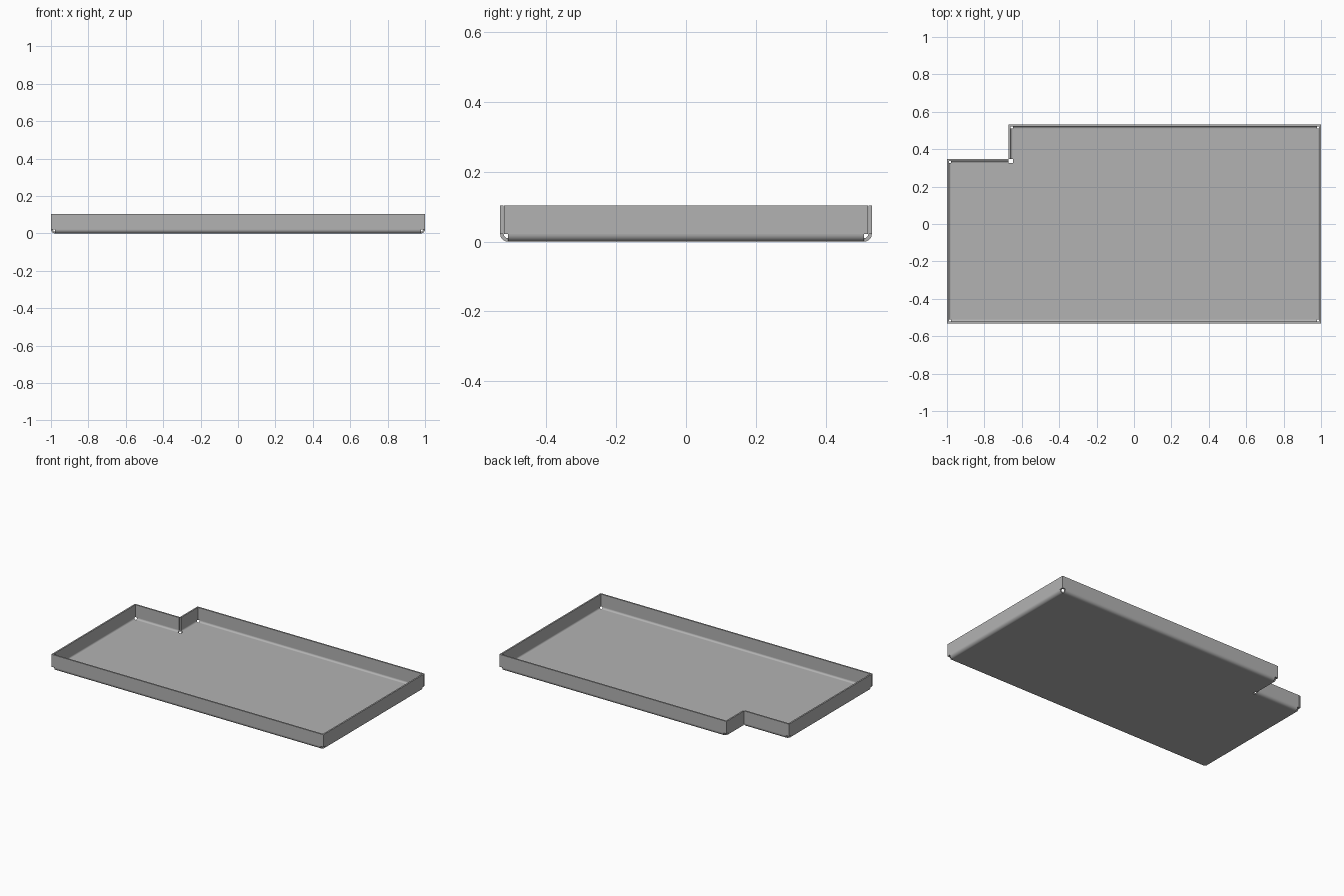
import bpy, bmesh, math
from mathutils import Vector

if "Cube" in bpy.data.objects:
    bpy.data.objects.remove(bpy.data.objects["Cube"], do_unlink=True)

# Sheet dimensions
X, Y, H = 1.0, 0.532, 0.104        # half length, half width, height
T, R = 0.010, 0.022                # sheet thickness, outer bend radius
NX, NY = -0.67, 0.347              # notch corner

steel = bpy.data.materials.new("grey_steel")
steel.use_nodes = True
grey = (0.45, 0.45, 0.45, 1)
steel.diffuse_color = grey
steel.node_tree.nodes["Principled BSDF"].inputs["Base Color"].default_value = grey


def prism(name, outline, sweep, smooth=False):
    """Solid made by sweeping a planar outline along a vector."""
    bm = bmesh.new()
    face = bm.faces.new([bm.verts.new(p) for p in outline])
    moved = bmesh.ops.extrude_face_region(bm, geom=[face])["geom"]
    verts = [v for v in moved if isinstance(v, bmesh.types.BMVert)]
    bmesh.ops.translate(bm, verts=verts, vec=sweep)
    bmesh.ops.recalc_face_normals(bm, faces=bm.faces)
    mesh = bpy.data.meshes.new(name)
    bm.to_mesh(mesh)
    bm.free()
    mesh.materials.append(steel)
    obj = bpy.data.objects.new(name, mesh)
    bpy.context.collection.objects.link(obj)
    if smooth:
        bpy.ops.object.select_all(action='DESELECT')
        obj.select_set(True)
        bpy.context.view_layer.objects.active = obj
        bpy.ops.object.shade_smooth_by_angle(angle=math.radians(30))
    return obj


def flange(name, axis, sign, outer, bend_span, wall_span):
    """Upright wall with a rounded bend below; profile is (distance inward, z)."""
    def place(d, z, t):
        a = outer - sign * d
        return Vector((a, t, z)) if axis == "x" else Vector((t, a, z))

    def sweep(part, profile, span, smooth):
        start = [place(d, z, span[0]) for d, z in profile]
        prism(part, start, place(0, 0, span[1]) - place(0, 0, span[0]), smooth)

    def arc(r, steps=8):
        angles = [math.pi / 2 * i / steps for i in range(steps + 1)]
        return [(R - r * math.sin(a), R - r * math.cos(a)) for a in angles]

    sweep(name + "_bend", arc(R) + arc(R - T)[::-1], bend_span, True)
    sweep(name + "_wall", [(0, R), (T, R), (T, H), (0, H)], wall_span, False)


# Floor with a stepped corner
fx, fy = X - R, Y - R
floor = [(-fx, -fy), (fx, -fy), (fx, fy), (NX + R, fy),
         (NX + R, NY - R), (-fx, NY - R)]
prism("floor", [Vector((x, y, 0)) for x, y in floor], Vector((0, 0, T)))

# Folded walls, with open relief at every corner
G = T + 0.001                      # inset of a wall that butts against another
flange("front", "y", -1, -Y, (-fx, fx), (-X, X))
flange("back", "y", 1, Y, (NX + R, fx), (NX, X))
flange("left", "x", 1, X, (-fy, fy), (-Y + G, Y - G))
flange("right", "x", -1, -X, (-fy, NY - R), (-Y + G, NY))
flange("notch_back", "y", 1, NY, (-fx, NX), (-X + G, NX))
flange("notch_side", "x", -1, NX, (NY, fy), (NY, Y - G))
